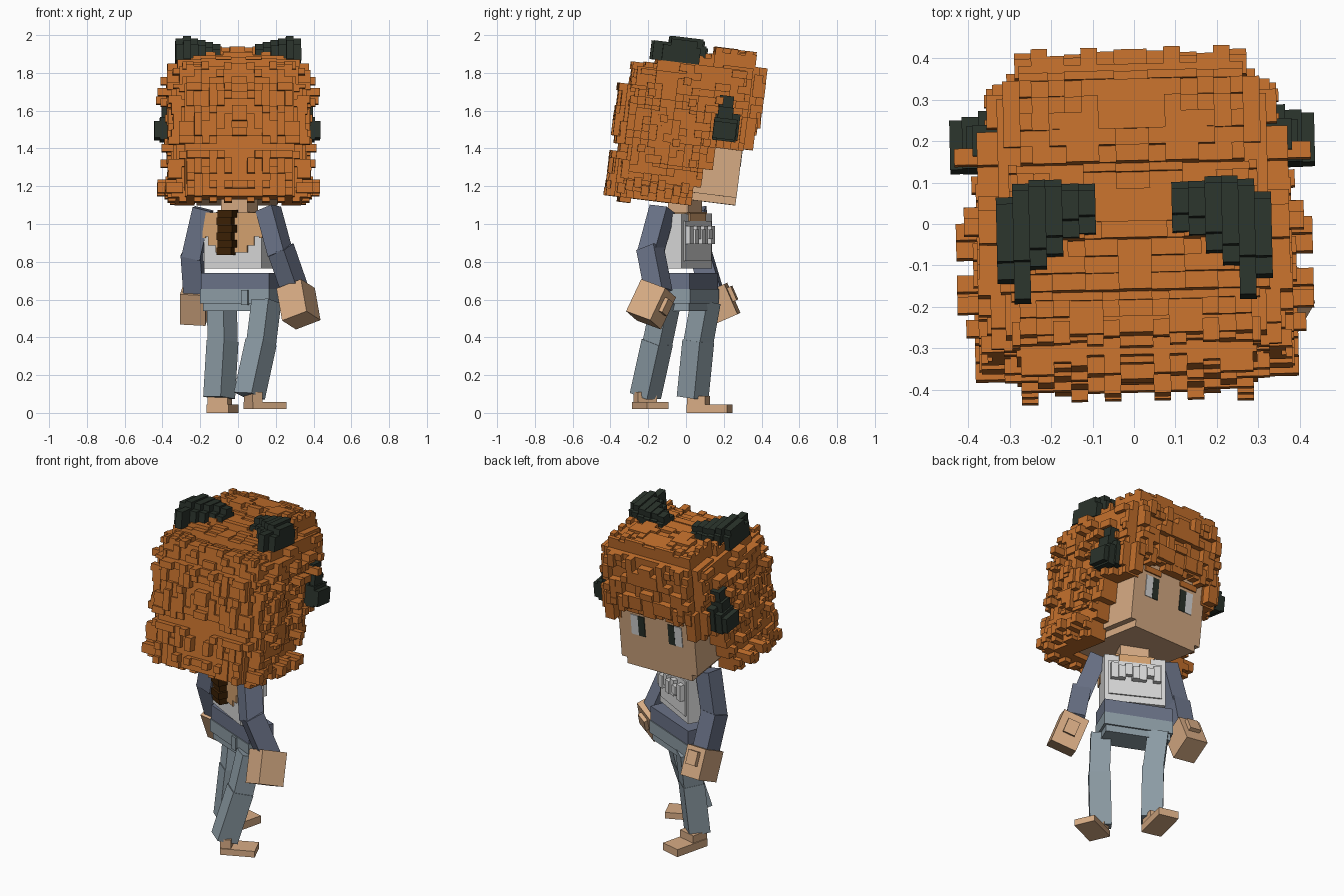
import bpy, bmesh, math, random
from mathutils import Matrix, Vector

random.seed(7)


def material(name, srgb):
    m = bpy.data.materials.new(name)
    m.diffuse_color = [(c / 255) ** 2.2 for c in srgb] + [1]
    return m


HAIR = material("ginger hair", (194, 111, 48))
BOW = material("dark green ribbon", (46, 54, 47))
SKIN = material("skin", (214, 170, 131))
TAN = material("warm skin", (214, 162, 112))
SHIRT = material("pale shirt", (216, 216, 216))
JACKET = material("slate jacket", (106, 114, 134))
JEANS = material("washed denim", (140, 155, 164))
BRAID = material("dark brown braid", (62, 38, 14))


def boxes(name, items, mat, matrix=Matrix()):
    """One object from boxes given as (x0, x1, y0, y1, z0, z1)."""
    bm = bmesh.new()
    for x0, x1, y0, y1, z0, z1 in items:
        m = Matrix.Translation(((x0 + x1) / 2, (y0 + y1) / 2, (z0 + z1) / 2))
        m = m @ Matrix.Diagonal((x1 - x0, y1 - y0, z1 - z0, 1))
        bmesh.ops.create_cube(bm, size=1, matrix=m)
    me = bpy.data.meshes.new(name)
    bm.to_mesh(me)
    bm.free()
    me.materials.append(mat)
    ob = bpy.data.objects.new(name, me)
    bpy.context.collection.objects.link(ob)
    ob.matrix_world = matrix
    return ob


def limb(name, p, q, w, d, yaw, mat, extra=()):
    """Box running from p to q; its own z axis points from q up to p."""
    p, q = Vector(p), Vector(q)
    z = (p - q).normalized()
    a = math.radians(yaw)
    y = z.cross(Vector((math.cos(a), math.sin(a), 0))).normalized()
    x = y.cross(z)
    m = Matrix((x, y, z)).transposed().to_4x4()
    m.translation = q
    main = (-w / 2, w / 2, -d / 2, d / 2, 0, (p - q).length)
    return boxes(name, [main, *extra], mat, m)


def frame(x, y, z, yaw, tilt=0):
    return (Matrix.Translation((x, y, z)) @ Matrix.Rotation(math.radians(yaw), 4, 'Z')
            @ Matrix.Rotation(math.radians(tilt), 4, 'X'))


def mirrored(items):
    return list(items) + [(-b, -a, *rest) for a, b, *rest in items]


def strips(a0, a1, b0, b1, size=0.04):
    """Random voxel strips covering a rectangle, with a random height each."""
    b = b0
    while b < b1 - 0.01:
        a = a0
        while a < a1 - 0.01:
            e = min(a + size * random.choice((1, 1, 2)), a1)
            h = random.choice((0, 0, 0.015, 0.025, 0.04, 0.045))
            if h:
                yield a, e, b, min(b + size, b1), h
            a = e
        b += size


def upright(a0, a1, b0, b1):
    """The same strips, running along the second direction."""
    for b, c, a, e, h in strips(b0, b1, a0, a1):
        yield a, e, b, c, h


# Head, nodding forward, with a jaw that narrows in steps
HEAD = frame(0, 0, 1.1, 1.3, -7)
boxes("face", [(-0.25, 0.25, -0.32, 0.255, 0.07, 0.58), (-0.215, 0.215, -0.3, 0.255, 0.03, 0.08)], SKIN, HEAD)
boxes("eye_whites", mirrored([(0.117, 0.168, 0.25, 0.259, 0.235, 0.36)]), SHIRT, HEAD)
boxes("pupils", mirrored([(0.078, 0.12, 0.25, 0.260, 0.235, 0.36)]), BOW, HEAD)
boxes("eyebrows", mirrored([(0.07, 0.185, 0.25, 0.264, 0.378, 0.412)]), HAIR, HEAD)

# Hair mass: stepped crown, back, sides and fringe, with rounded upright corners
crown = [(0.05, 0.27, 0.825, 0.27), (-0.13, 0.05, 0.785, 0.30),
         (-0.25, -0.13, 0.745, 0.325), (-0.35, -0.25, 0.70, 0.30)]
hair = [(-w, w, f0, f1, 0.5, top) for f0, f1, top, w in crown]
hair += [(-0.325, 0.325, -0.25, 0.22, 0.5, 0.745),
         (-0.335, 0.335, -0.35, -0.25, 0.0, 0.60), (-0.29, 0.29, -0.39, -0.3, 0.0, 0.60),
         (-0.27, 0.27, 0.2, 0.295, 0.45, 0.77), (-0.31, 0.31, 0.1, 0.26, 0.45, 0.76)]
fronts = [(0.0, 0.1, 0.02), (0.1, 0.2, 0.06), (0.2, 0.32, 0.11), (0.32, 0.5, 0.26), (0.5, 0.77, 0.26)]
half = [(0.23, 0.335 if f < 0.2 else 0.315, -0.35, f, u0, min(u1, 0.70))
        for u0, u1, f in fronts]
half += [(0.24, 0.30, 0.2, 0.31, 0.33, 0.5)]
# Voxel roughness over each side, the same on both halves
for i, (u0, u1, f) in enumerate(fronts):
    for a, e, b, c, h in (upright if i in (2, 3) else strips)(-0.37, f, u0, u1):
        x = 0.335 if a < 0.12 else 0.31
        top = 0.74 if a > -0.13 else 0.69 if a > -0.34 else 0.6
        if b < top:
            half.append((x - 0.03, x + h, a, e, b, min(c, top)))
for lo, hi, run in ((0, 0.2, upright), (0.2, 0.32, strips), (0.32, 0.6, upright)):
    for a, e, b, c, h in run(0, 0.32, lo, hi):
        half.append((a, e, (-0.39 if a < 0.28 else -0.36) - h, -0.34, b, c))
for a, e, b, c, h in strips(0, 0.30, 0.60, 0.72):
    half.append((a, e, -0.35 - h * 0.6, -0.32, b, c))
for a, e, b, c, h in upright(0, 0.28, 0.45, 0.77):
    half.append((a, e, 0.27, 0.295 + h * 0.9, b, c))
for f0, f1, top, w in crown:
    for a, e, b, c, h in strips(0, w, f0, f1):
        half.append((a, e, b, c, top - 0.03, top + h * 0.6))
# Uneven fringe tips above the eyes
for i in range(7):
    half.append((i * 0.04, i * 0.04 + 0.04, 0.25, 0.30 + 0.025 * random.random(),
                 random.choice((0.41, 0.43, 0.44)), 0.5))
# Curls sticking out at the sides and a flare at the bottom
for f, u in ((0.08, 0.55), (-0.06, 0.52), (-0.12, 0.30), (-0.2, 0.42), (-0.02, 0.2),
             (-0.28, 0.55), (-0.3, 0.25), (-0.1, 0.63), (0.04, 0.32)):
    half.append((0.3, random.choice((0.39, 0.41, 0.43)), f, f + 0.04, u, u + 0.04))
for i in range(9):
    f = -0.38 + i * 0.042
    half.append((0.3, random.choice((0.39, 0.41, 0.43)), f, f + 0.04, 0.02 + 0.02 * (i % 3), 0.075 + 0.02 * (i % 3)))
    half.append((0.04 * i, 0.04 * i + 0.04, -0.36, -0.30, -0.025 * (i % 2), 0.05))
boxes("hair", hair + mirrored(half), HAIR, HEAD)

# Ribbons on the crown and over the ears: a low rear tail and a taller front
ribbon = []
for i, (f0, f1, top) in enumerate([(-0.23, -0.03, 0.865), (-0.28, 0.0, 0.88), (-0.20, 0.01, 0.87),
                                   (-0.17, 0.01, 0.865), (-0.13, 0.0, 0.86), (-0.12, 0.0, 0.85)]):
    x = 0.332 - 0.04 * i
    ribbon.append((x - 0.04, x, f0, f1, 0.745, top - 0.035))
    ribbon.append((x - 0.04, x, max(f0 + 0.04, -0.19), f1 - 0.02, 0.745, top))
boxes("crown_ribbons", mirrored(ribbon), BOW, HEAD)
ear = [(0.3, 0.37, 0.09, 0.22, 0.37, 0.51), (0.3, 0.385, 0.10, 0.175, 0.50, 0.60),
       (0.36, 0.41, 0.085, 0.21, 0.36, 0.48), (0.40, 0.44, 0.085, 0.205, 0.37, 0.46),
       (0.36, 0.40, 0.10, 0.18, 0.48, 0.54)]
boxes("ear_ribbons", mirrored(ear), BOW, HEAD)

# Twisted torso with neck, shirt details and back braid
TORSO = frame(0.008, -0.005, -0.005, -28)
boxes("neck", [(-0.08, 0.08, -0.06, 0.06, 1.04, 1.16)], SKIN, TORSO)
boxes("shirt", [(-0.172, 0.172, -0.075, 0.07, 0.77, 1.06)], SHIRT, TORSO)
boxes("bare_back", [(-0.174, 0.16, -0.083, -0.07, 0.94, 1.065), (-0.145, 0.13, -0.083, -0.07, 0.89, 0.94),
                    (-0.10, 0.09, -0.083, -0.07, 0.855, 0.89),
                    (0.16, 0.178, -0.083, -0.03, 0.93, 1.06), (-0.178, -0.16, -0.083, -0.03, 0.93, 1.06)],
      TAN, TORSO)
boxes("neckline", [(-0.09, 0.09, 0.06, 0.078, 1.02, 1.062), (-0.11, 0.11, -0.06, 0.073, 1.055, 1.068)], TAN, TORSO)
boxes("shirt_front", [(-0.15, 0.15, 0.06, 0.078, 0.81, 1.02)]
      + [(-0.14 + 0.04 * i, -0.10 + 0.04 * i, 0.06, 0.105 + 0.01 * (i % 2), 0.90 + 0.025 * (i % 3 == 1), 0.995 - 0.02 * (i % 2))
         for i in range(7)], SHIRT, TORSO)
boxes("braid", [(-0.072 + 0.014 * (i % 2), 0.015 + 0.014 * (i % 2), -0.125 - 0.015 * (i % 2), -0.07,
                 0.84 + 0.04 * i, 0.88 + 0.04 * i) for i in range(6)], BRAID, TORSO)

# Waist and hips
HIPS = frame(0.015, 0.02, 0, -23)
boxes("waistband", [(-0.195, 0.195, -0.08, 0.08, 0.655, 0.74)], JACKET, HIPS)
boxes("hips", [(-0.185, 0.185, -0.075, 0.075, 0.54, 0.66), (-0.198, 0.198, -0.085, 0.085, 0.58, 0.655),
               (0.04, 0.08, -0.095, -0.07, 0.57, 0.65)], JEANS, HIPS)

# Arms: shoulder, elbow, wrist and hand end, with a thumb block on each hand
arms = {"right": ((0.16, -0.125, 1.08), (0.225, -0.19, 0.84), (0.305, -0.145, 0.64), (0.335, -0.225, 0.49), -30, 0.15),
        "left": ((-0.185, 0.05, 1.08), (-0.245, 0.075, 0.82), (-0.23, 0.14, 0.635), (-0.23, 0.21, 0.495), -8, 0.135)}
for side, (s, e, w, h, yaw, size) in arms.items():
    limb(side + "_upper_arm", s, e, 0.10, 0.105, yaw, JACKET)
    limb(side + "_forearm", Vector(e) + Vector((0, 0, 0.03)), w, 0.105, 0.11, yaw, JACKET)
    limb(side + "_hand", Vector(w) + Vector((0, 0, 0.02)), h, size, 0.155, yaw, SKIN,
         [(-0.035, 0.035, 0.05, 0.10, 0.07, 0.15)])

# Legs: hip, knee, ankle
legs = {"right": ((0.15, -0.105, 0.59), (0.122, -0.152, 0.365), (0.06, -0.215, 0.09), -38),
        "left": ((-0.085, 0.105, 0.59), (-0.082, 0.065, 0.37), (-0.10, 0.035, 0.08), -40)}
for side, (hip, knee, ankle, yaw) in legs.items():
    limb(side + "_thigh", hip, knee, 0.113, 0.113, yaw, JEANS)
    limb(side + "_shin", Vector(knee) + Vector((0, 0, 0.01)), ankle, 0.12, 0.12, yaw, JEANS)

# Bare feet, toes along the foot's own +y
boxes("right_foot", [(-0.062, 0.062, -0.095, 0.10, 0, 0.037), (-0.055, 0.055, -0.095, -0.035, 0.03, 0.09)],
      SKIN, frame(0.14, -0.19, 0.02, -66))
boxes("left_foot", [(-0.06, 0.06, -0.10, 0.12, 0, 0.045), (-0.055, 0.055, -0.10, 0.0, 0.04, 0.09)],
      SKIN, frame(-0.085, 0.115, 0, -14))
